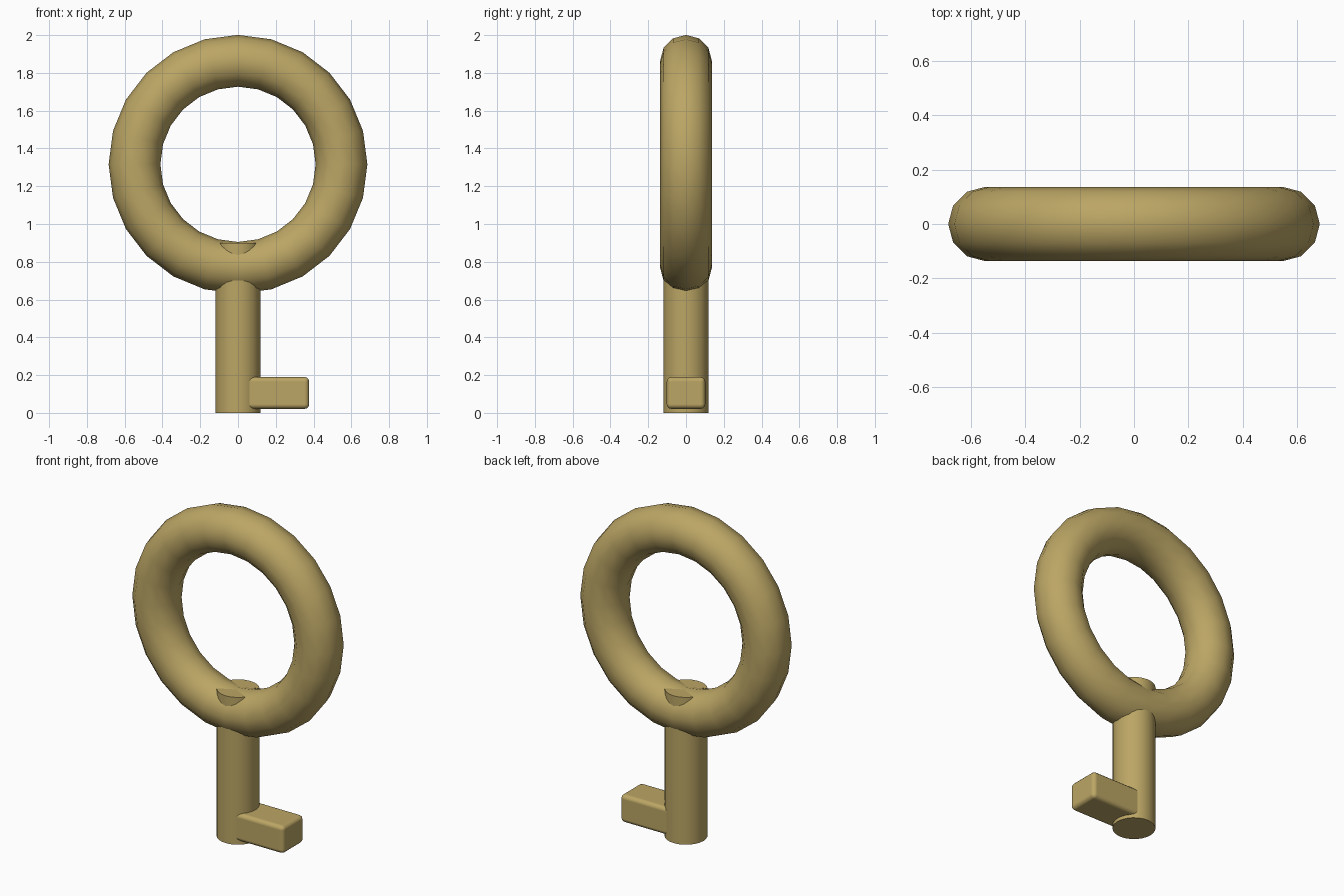
import bpy, math

if "Cube" in bpy.data.objects:
    bpy.data.objects.remove(bpy.data.objects["Cube"])

brass = bpy.data.materials.new("brass")
brass.diffuse_color = (0.50, 0.38, 0.13, 1)
brass.use_nodes = True
brass.node_tree.nodes["Principled BSDF"].inputs["Base Color"].default_value = brass.diffuse_color


def finish(name, angle=40):
    ob = bpy.context.object
    ob.name = name
    ob.data.materials.append(brass)
    bpy.ops.object.transform_apply(location=False, rotation=True, scale=True)
    bpy.ops.object.shade_smooth_by_angle(angle=math.radians(angle))
    return ob


# Ring handle, standing upright and facing the front
bpy.ops.mesh.primitive_torus_add(major_segments=24, minor_segments=12,
                                 major_radius=0.548, minor_radius=0.137,
                                 location=(0, 0, 1.316), rotation=(math.pi / 2, 0, 0))
finish("ring_handle", 60)

# Round shaft, ending just inside the ring
bpy.ops.mesh.primitive_cylinder_add(vertices=24, radius=0.119, depth=0.90,
                                    location=(0, 0, 0.45))
finish("shaft")

# Single tooth with softened edges
x0, x1, z0, z1 = 0.02, 0.377, 0.021, 0.19
bpy.ops.mesh.primitive_cube_add(size=1, location=((x0 + x1) / 2, 0, (z0 + z1) / 2))
tooth = bpy.context.object
tooth.scale = (x1 - x0, 0.204, z1 - z0)
finish("tooth")
bevel = tooth.modifiers.new("soft_edges", 'BEVEL')
bevel.width = 0.025
bevel.segments = 3
# smooth the rounded edges as well
for p in tooth.data.polygons:
    p.use_smooth = True
for e in tooth.data.edges:
    e.use_edge_sharp = False
bevel.harden_normals = True
